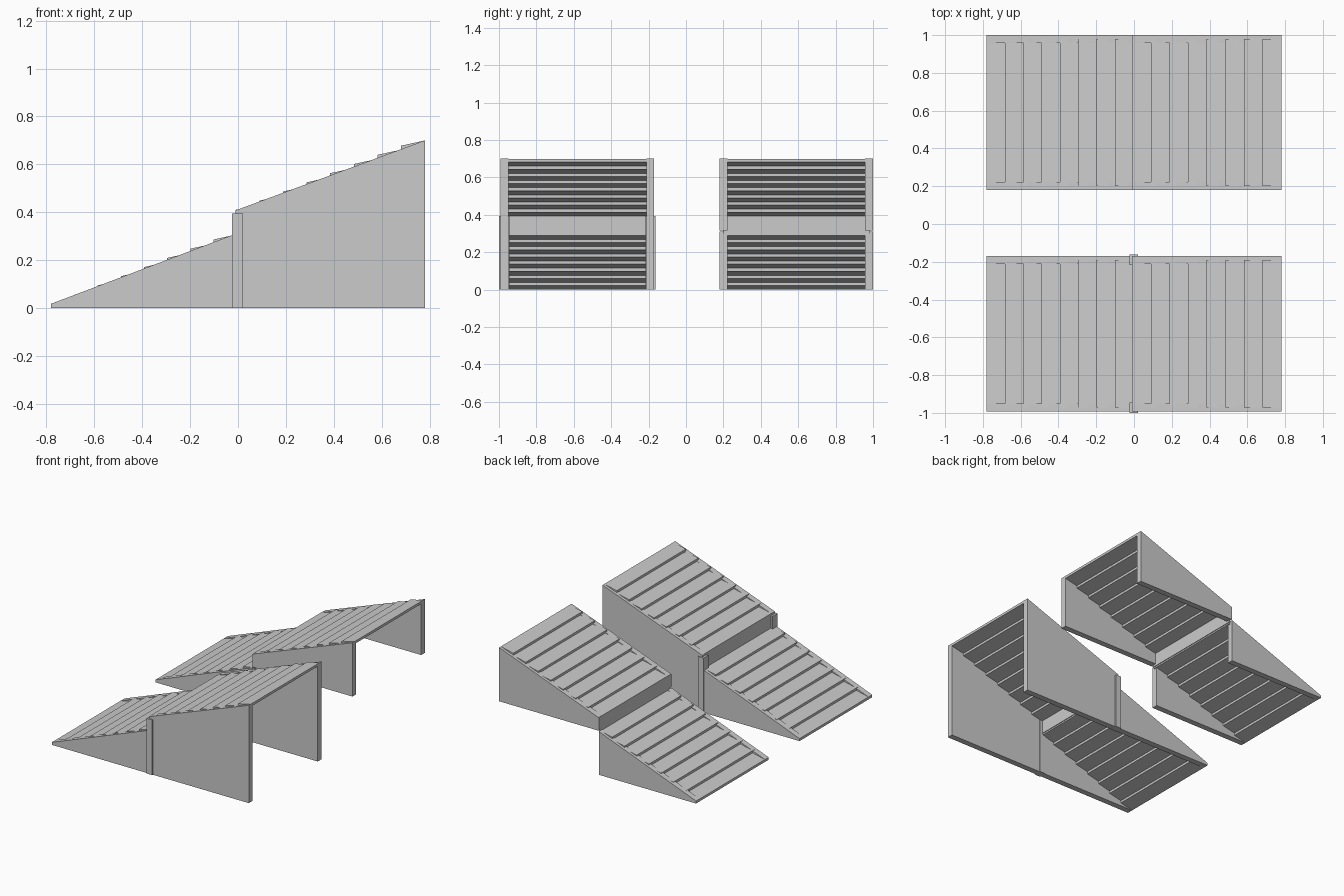
import bpy
import bmesh

cube = bpy.data.objects.get("Cube")
if cube:
    bpy.data.objects.remove(cube, do_unlink=True)

grey = bpy.data.materials.new("plain_grey")
grey.use_nodes = True
colour = (0.6, 0.6, 0.6, 1)
grey.diffuse_color = colour
grey.node_tree.nodes["Principled BSDF"].inputs["Base Color"].default_value = colour

HALF = 0.78      # half length of a ramp
WALL = 0.042     # side wall thickness
STEPS = 8


def add_prism(bm, profile, y0, y1):
    """Extrude an x-z outline from y0 to y1."""
    near = [bm.verts.new((x, y0, z)) for x, z in profile]
    far = [bm.verts.new((x, y1, z)) for x, z in profile]
    bm.faces.new(near)
    bm.faces.new(far[::-1])
    for i in range(len(profile)):
        j = (i + 1) % len(profile)
        bm.faces.new((near[j], near[i], far[i], far[j]))


def make_part(name, prisms):
    bm = bmesh.new()
    for profile, y0, y1 in prisms:
        add_prism(bm, profile, y0, y1)
    bmesh.ops.recalc_face_normals(bm, faces=bm.faces)
    mesh = bpy.data.meshes.new(name)
    bm.to_mesh(mesh)
    bm.free()
    mesh.materials.append(grey)
    bpy.context.collection.objects.link(bpy.data.objects.new(name, mesh))


def box(x0, x1, z0, z1):
    return [(x0, z0), (x1, z0), (x1, z1), (x0, z1)]


def both_sides(profile, y0, y1, out=0.0, width=WALL):
    """The same outline on both long sides of a ramp."""
    return [(profile, y0 - out, y0 - out + width),
            (profile, y1 + out - width, y1 + out)]


def treads(x0, x1, z0, y0, y1):
    """Overlapping tilted boards climbing towards +x."""
    run, rise, pitch, thick = (x1 - x0) / STEPS, 0.0215, 0.0383, 0.018
    boards = []
    for i in range(STEPS):
        x, z = x0 + i * run, z0 + i * pitch
        outline = [(x, max(z - thick, 0)), (x + run, z + rise - thick),
                   (x + run, z + rise), (x, z)]
        boards.append((outline, y0 + 0.02, y1 - 0.02))
    return boards


def build_ramp(prefix, y0, y1, supported):
    # Lower section: wedge walls and treads
    wedge = [(-HALF, 0), (-0.01, 0), (-0.01, 0.31), (-HALF, 0.018)]
    make_part(prefix + "_lower_walls", both_sides(wedge, y0, y1))
    make_part(prefix + "_lower_treads", treads(-HALF, -0.005, 0.018, y0, y1))

    # Upper section: band, wedge walls and treads
    band = box(-0.01, HALF, 0.315, 0.4)
    slope = [(-0.01, 0.4), (HALF, 0.4), (HALF, 0.7), (-0.01, 0.408)]
    make_part(prefix + "_upper_bands", both_sides(band, y0, y1))
    make_part(prefix + "_upper_walls", both_sides(slope, y0, y1))
    make_part(prefix + "_upper_treads", treads(-0.01, HALF, 0.41, y0, y1))

    # Riser panel joining the two sections
    riser = box(-0.01, 0.0, 0.3, 0.405)
    make_part(prefix + "_middle_riser", [(riser, y0 + 0.02, y1 - 0.02)])

    # Ground supports and corner posts
    if supported:
        base = box(-0.01, HALF, 0, 0.315)
        make_part(prefix + "_support_walls", both_sides(base, y0, y1))
        post = box(-0.025, 0.02, 0, 0.395)
        make_part(prefix + "_posts", both_sides(post, y0, y1, 0.008, 0.055))


build_ramp("front_ramp", -0.992, -0.17, True)
build_ramp("back_ramp", 0.18, 1.0, False)
